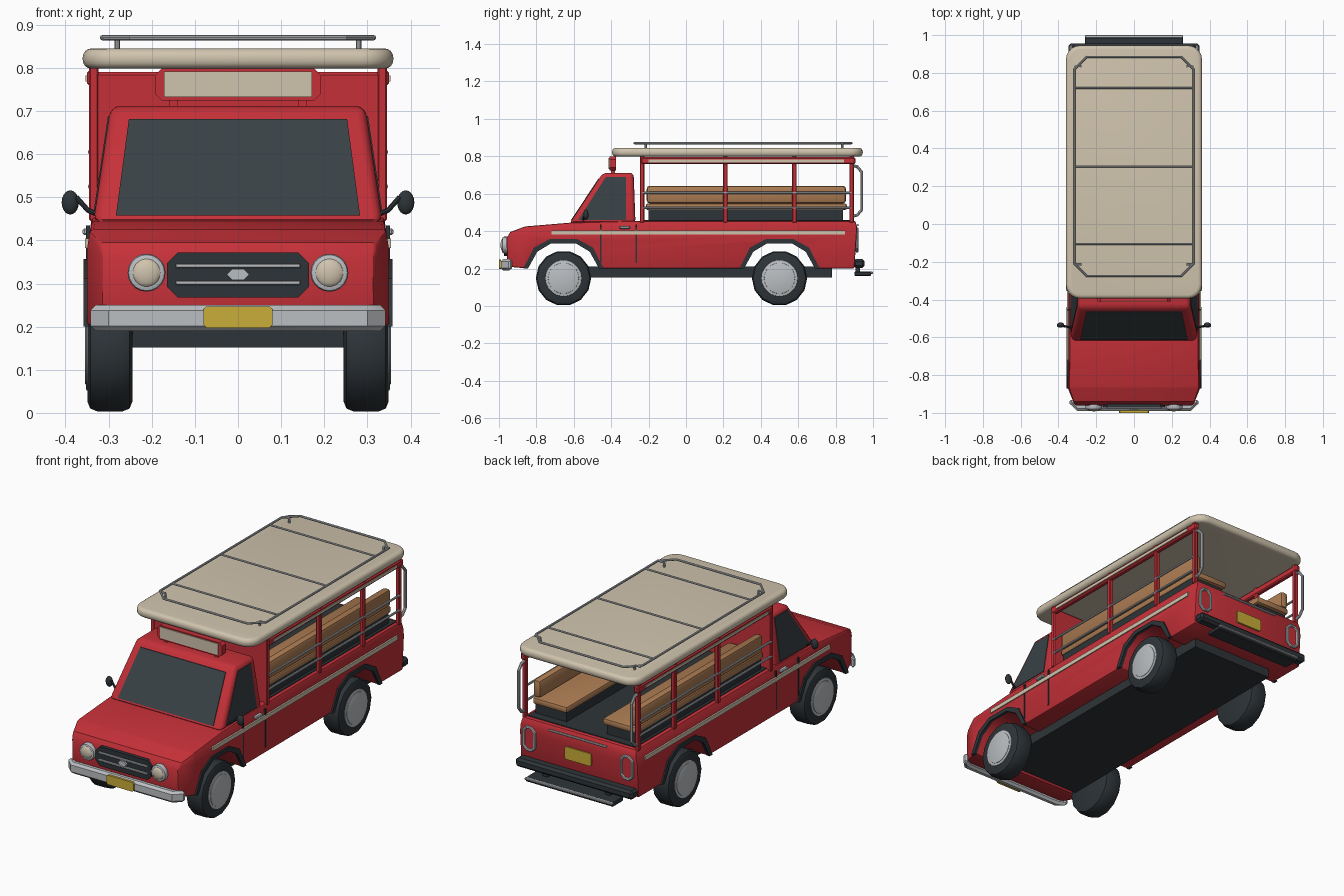
import bpy, bmesh, math
from mathutils import Vector, Matrix

cube = bpy.data.objects.get("Cube")
if cube:
    bpy.data.objects.remove(cube, do_unlink=True)


def material(name, r, g, b):
    m = bpy.data.materials.new(name)
    m.use_nodes = True
    m.diffuse_color = (r, g, b, 1)
    m.node_tree.nodes["Principled BSDF"].inputs["Base Color"].default_value = (r, g, b, 1)
    return m


RED = material("red paint", 0.56, 0.03, 0.04)
CREAM = material("cream paint", 0.63, 0.55, 0.42)
DARK = material("dark trim", 0.027, 0.034, 0.04)
GLASS = material("tinted glass", 0.04, 0.053, 0.06)
SILVER = material("silver metal", 0.5, 0.52, 0.54)
TAN = material("tan seat", 0.41, 0.2, 0.085)
YELLOW = material("yellow plate", 0.58, 0.42, 0.04)


def finish(bm, name, mat, bevel=0, segments=2, limit=40):
    """Round the sharp edges, smooth the soft ones and make the object."""
    bmesh.ops.recalc_face_normals(bm, faces=bm.faces)
    if bevel:
        sharp = [e for e in bm.edges if e.calc_face_angle(0) > math.radians(limit)]
        bmesh.ops.bevel(bm, geom=sharp, offset=bevel, segments=segments,
                        affect='EDGES', profile=0.5, clamp_overlap=True)
    for f in bm.faces:
        f.smooth = True
    for e in bm.edges:
        e.smooth = e.calc_face_angle(0) < math.radians(32)
    mesh = bpy.data.meshes.new(name)
    bm.to_mesh(mesh)
    bm.free()
    mesh.materials.append(mat)
    ob = bpy.data.objects.new(name, mesh)
    bpy.context.collection.objects.link(ob)
    return ob


def extruded(points, vec):
    bm = bmesh.new()
    face = bm.faces.new([bm.verts.new(p) for p in points])
    new = bmesh.ops.extrude_face_region(bm, geom=[face])["geom"]
    bmesh.ops.translate(bm, vec=vec, verts=[v for v in new if isinstance(v, bmesh.types.BMVert)])
    return bm


def box(name, mat, x, y, z, bevel=0, segments=1):
    x, y, z = sorted(x), sorted(y), sorted(z)
    pts = [(x[0], y[0], z[0]), (x[1], y[0], z[0]), (x[1], y[1], z[0]), (x[0], y[1], z[0])]
    return finish(extruded(pts, (0, 0, z[1] - z[0])), name, mat, bevel, segments)


def disc(name, mat, centre, radius, depth, axis, sides, bevel=0):
    bm = bmesh.new()
    turn = Matrix.Rotation(math.pi / 2, 4, 'Y' if axis == 'x' else 'X')
    bmesh.ops.create_cone(bm, cap_ends=True, segments=sides, radius1=radius, radius2=radius,
                          depth=depth, matrix=Matrix.Translation(centre) @ turn)
    return finish(bm, name, mat, bevel, 2)


def ball(name, mat, centre, size):
    bm = bmesh.new()
    bmesh.ops.create_uvsphere(bm, u_segments=16, v_segments=10, radius=1,
                              matrix=Matrix.Translation(centre) @ Matrix.Diagonal((*size, 1)))
    return finish(bm, name, mat)


def tube(name, mat, points, radius, closed=False):
    curve = bpy.data.curves.new(name, 'CURVE')
    curve.dimensions = '3D'
    curve.bevel_depth, curve.bevel_resolution, curve.use_fill_caps = radius, 2, True
    line = curve.splines.new('POLY')
    line.points.add(len(points) - 1)
    for p, co in zip(line.points, points):
        p.co = (*co, 1)
    line.use_cyclic_u = closed
    temp = bpy.data.objects.new(name + " path", curve)
    bpy.context.collection.objects.link(temp)
    bm = bmesh.new()
    bm.from_mesh(temp.evaluated_get(bpy.context.evaluated_depsgraph_get()).to_mesh())
    bpy.data.objects.remove(temp, do_unlink=True)
    return finish(bm, name, mat)


def chamfered(w, h, c):
    """Rectangle outline of half sizes w and h with cut corners."""
    return [(-w + c, -h), (w - c, -h), (w, -h + c), (w, h - c),
            (w - c, h), (-w + c, h), (-w, h - c), (-w, -h + c)]


def front_plate(name, mat, z, y, w, h, c, depth, bevel=0):
    pts = [(a, y, z + b) for a, b in chamfered(w, h, c)]
    return finish(extruded(pts, (0, depth, 0)), name, mat, bevel, 1)


# Lower body: side profile with open wheel arches, tapered nose and shoulders
WHEELS = {"front": -0.655, "rear": 0.5}
arch = [(0.19, 0.2), (0.14, 0.29), (0.065, 0.335), (-0.065, 0.335), (-0.14, 0.29), (-0.19, 0.2)]
profile = [(-.955, .21), (-.96, .36), (-.94, .395), (-.86, .425), (-.62, .445), (-.27, .455),
           (.905, .455), (.915, .42), (.9, .2)]
for c in (WHEELS["rear"], WHEELS["front"]):
    profile += [(c + y, z) for y, z in arch]
bm = extruded([(-0.35, y, z) for y, z in profile], (0.7, 0, 0))
for co, no in (((0, 0, .38), (0, 0, 1)), ((0, -.87, 0), (0, 1, 0))):
    bmesh.ops.bisect_plane(bm, geom=bm.verts[:] + bm.edges[:] + bm.faces[:], plane_co=co, plane_no=no)
for v in bm.verts:
    inward = max(0, v.co.z - .38) * .15 + max(0, -.87 - v.co.y) * .4
    v.co.x -= math.copysign(inward, v.co.x)
finish(bm, "lower_body", RED, 0.008, 2)
box("chassis", DARK, (-.245, .245), (-.76, .78), (.152, .21))
box("bed_floor", DARK, (-.32, .32), (-.225, .885), (.45, .459))

# Cab with sloping glass
def cab_y(z): return -.62 + (z - .445) * .66
def cab_x(z): return .335 - (z - .445) * .15

bm = bmesh.new()
for z, back in ((.44, -.27), (.712, -.28)):
    for x, y in ((-1, cab_y(z)), (1, cab_y(z)), (1, back), (-1, back)):
        bm.verts.new((x * cab_x(z), y, z))
bmesh.ops.convex_hull(bm, input=bm.verts)
bmesh.ops.dissolve_limit(bm, angle_limit=.02, verts=bm.verts, edges=bm.edges)
finish(bm, "cab", RED, 0.022, 3)
pane = [(-.283, .458), (.283, .458), (.253, .682), (-.253, .682)]
finish(extruded([(x, cab_y(z) - .004, z) for x, z in pane], (0, .006, 0)), "windscreen", GLASS)

# Bulkhead behind the cab and the destination board
box("bulkhead", RED, (-.345, .345), (-.245, -.225), (.45, .79), .006)
front_plate("sign_box", RED, .761, -.41, .192, .037, .015, .035)
box("sign_panel", CREAM, (-.172, .172), (-.414, -.408), (.732, .792))

# Roof with rounded plan corners
r, outline = 0.075, []
for cx, cy, start in ((.36 - r, .945 - r, 0), (r - .36, .945 - r, 90), (r - .36, r - .395, 180), (.36 - r, r - .395, 270)):
    for i in range(6):
        a = math.radians(start + 18 * i)
        outline.append((cx + r * math.cos(a), cy + r * math.sin(a), .798))
finish(extruded(outline, (0, 0, .047)), "roof", CREAM, .02, 4)

# Roof rack
tube("rack_frame", SILVER, [(x, y + .305, .87) for x, y in chamfered(.315, .58, .065)], .006, True)
for i, y in enumerate((-.105, .305, .72)):
    tube(f"rack_crossbar_{i + 1}", SILVER, [(-.315, y, .868), (.315, y, .868)], .005)

# Front face: grille, bumper, plate
front_plate("grille", DARK, .32, -.972, .165, .052, .025, .02)
for i, z in enumerate((.302, .341)):
    box(f"grille_bar_{i + 1}", SILVER, (-.145, .145), (-.98, -.97), (z - .005, z + .005), .002)
front_plate("grille_badge", SILVER, .321, -.982, .025, .013, .012, .012)
bumper = [(-.3, -.99), (.3, -.99), (.342, -.95), (.342, -.925), (.29, -.95), (-.29, -.95), (-.342, -.925), (-.342, -.95)]
finish(extruded([(x, y, .19) for x, y in bumper], (0, 0, .06)), "front_bumper", SILVER, .012, 1, 50)
front_plate("front_number_plate", YELLOW, .222, -1, .08, .025, .007, .012)

# Rear face: bumper, step, plate, tailgate bar
box("rear_bumper", DARK, (-.348, .348), (.895, .955), (.203, .25), .012)
box("rear_step", DARK, (-.26, .26), (.9, .99), (.16, .183), .004)
box("step_edge", SILVER, (-.26, .26), (.985, 1), (.172, .184), .003)
front_plate("rear_number_plate", YELLOW, .335, .908, .078, .034, .007, .009)
tube("tailgate_bar", SILVER, [(-.17, .918, .432), (.17, .918, .432)], .006)

# Everything that is mirrored left and right
for side, s in (("left", 1), ("right", -1)):
    # Side glass
    pane = [(-.575, .46), (-.43, .688), (-.32, .688), (-.32, .46)]
    finish(extruded([(s * (cab_x(z) + .003), y, z) for y, z in pane], (-s * .006, 0, 0)),
           f"{side}_door_glass", GLASS)
    # Wheels and arch trims
    for end, c in WHEELS.items():
        name = f"{end}_{side}"
        disc(f"{name}_tyre", DARK, (s * .297, c, .148), .148, .104, 'x', 14, .022)
        disc(f"{name}_rim", SILVER, (s * .3, c, .148), .097, .104, 'x', 28, .004)
        disc(f"{name}_hubcap", SILVER, (s * .303, c, .148), .083, .104, 'x', 28, .004)
        outer = [(y * 1.13, z + (.022 if z > .2 else 0)) for y, z in arch]
        trim = [(s * .34, c + y, z) for y, z in outer + arch[::-1]]
        finish(extruded(trim, (s * .018, 0, 0)), f"{name}_arch_trim", DARK)
    # Stripe, door seams and handle
    box(f"{side}_stripe", CREAM, (s * .345, s * .355), (-.72, .85), (.382, .404))
    for i, y in enumerate((-.455, -.265)):
        box(f"{side}_door_seam_{i + 1}", DARK, (s * .343, s * .352), (y - .004, y + .004), (.23, .435))
    box(f"{side}_door_handle", SILVER, (s * .335, s * .36), (-.355, -.3), (.412, .428), .004)
    # Door mirror
    tube(f"{side}_mirror_arm", DARK, [(s * .325, -.55, .46), (s * .348, -.545, .47), (s * .375, -.54, .5)], .006)
    ball(f"{side}_mirror", DARK, (s * .389, -.535, .488), (.02, .014, .028))
    # Headlight
    disc(f"{side}_headlight_ring", SILVER, (s * .212, -.965, .325), .044, .035, 'y', 20, .008)
    ball(f"{side}_headlight_lens", CREAM, (s * .212, -.978, .325), (.034, .014, .034))
    # Body posts and top rail
    for i, y in enumerate((-.235, .21, .58, .885)):
        box(f"{side}_post_{i + 1}", RED, (s * .323, s * .346), (y - .012, y + .012), (.445, .81), .004)
    box(f"{side}_top_rail", RED, (s * .322, s * .35), (-.24, .905), (.758, .795), .006)
    box(f"{side}_top_rail_strip", CREAM, (s * .347, s * .354), (-.2, .845), (.768, .782))
    # Safety rails
    for i, z in enumerate((.525, .605)):
        tube(f"{side}_safety_rail_{i + 1}", SILVER, [(s * .342, -.235, z), (s * .342, .885, z)], .006)
    # Bench
    box(f"{side}_bench_base", DARK, (s * .12, s * .305), (-.2, .84), (.455, .515))
    box(f"{side}_bench_seat", TAN, (s * .105, s * .31), (-.215, .86), (.512, .548), .012, 2)
    box(f"{side}_bench_back", TAN, (s * .268, s * .312), (-.21, .855), (.548, .642), .016, 2)
    # Rear grab handle and lamp
    tube(f"{side}_grab_handle", SILVER, [(s * .335, .89, .75), (s * .335, .915, .745), (s * .335, .94, .715),
                                         (s * .335, .94, .515), (s * .335, .915, .485), (s * .335, .89, .48)], .008)
    lamp = [(s * .29 + a, .915, .352 + b) for a, b in chamfered(.033, .06, .02)]
    tube(f"{side}_lamp_ring", SILVER, lamp, .008, True)
    finish(extruded(lamp, (0, -.012, 0)), f"{side}_tail_lamp", RED)
    # Supports for the step, sign and rack
    box(f"{side}_step_bracket", DARK, (s * .17, s * .2), (.905, .93), (.17, .215))
    box(f"{side}_sign_leg", RED, (s * .14, s * .16), (-.4, -.38), (.7, .735))
    for i, y in enumerate((-.215, .835)):
        tube(f"{side}_rack_leg_{i + 1}", SILVER, [(s * .28, y, .835), (s * .28, y, .868)], .006)
        tube(f"{side}_rack_tie_{i + 1}", SILVER, [(s * .28, y, .868), (s * .315, y, .868)], .005)
